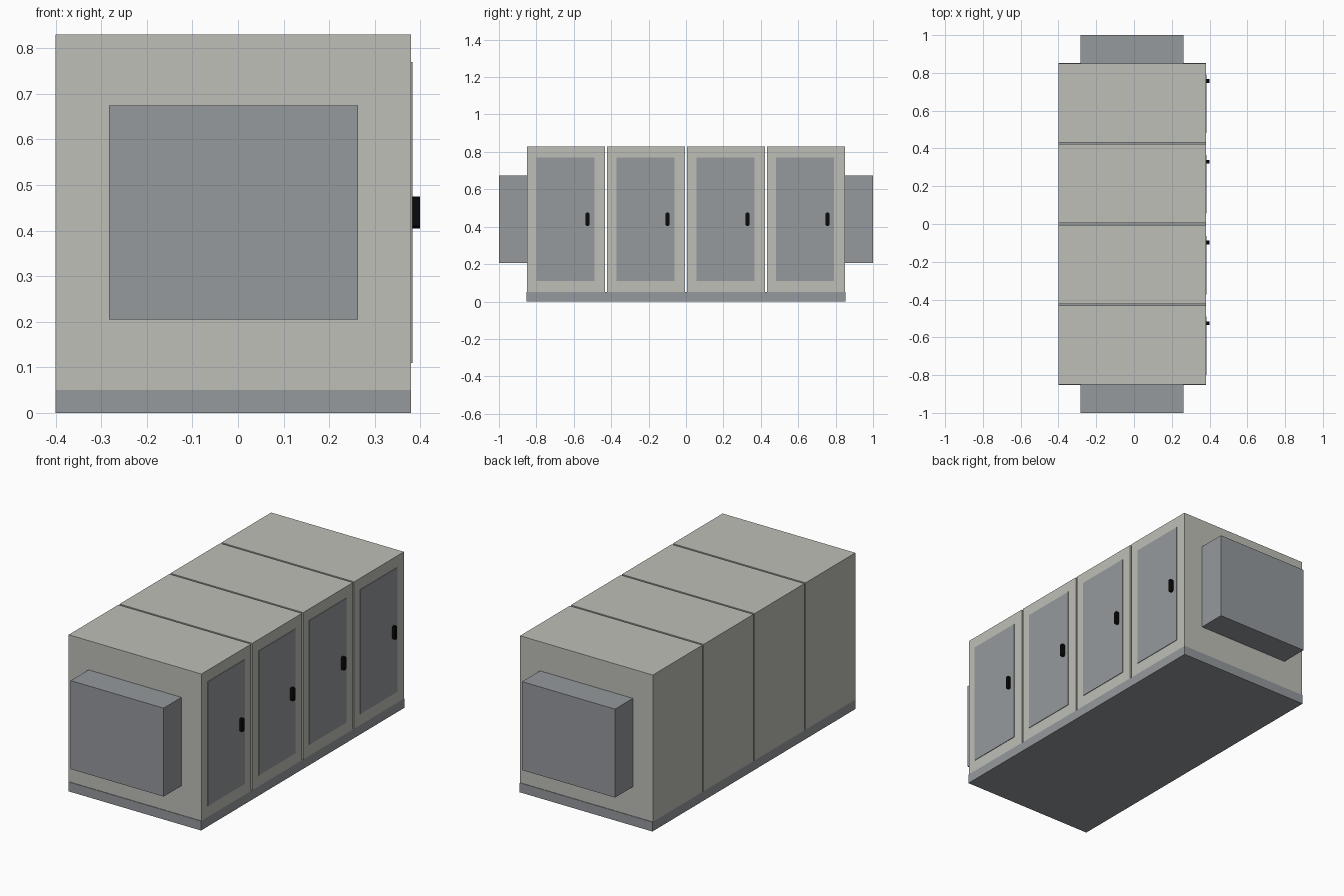
import bpy
import bmesh

cube = bpy.data.objects.get("Cube")
if cube:
    bpy.data.objects.remove(cube, do_unlink=True)


def material(name, rgb):
    mat = bpy.data.materials.new(name)
    mat.use_nodes = True
    colour = (*rgb, 1.0)
    mat.diffuse_color = colour
    mat.node_tree.nodes["Principled BSDF"].inputs["Base Color"].default_value = colour
    return mat


CREAM = material("warm light grey", (0.52, 0.52, 0.48))
STEEL = material("blue grey", (0.30, 0.32, 0.34))
BLACK = material("black", (0.003, 0.003, 0.003))


def box(name, mat, x, y, z, chamfer=0.0):
    """Box spanning the given (min, max) pairs; chamfer cuts the edges along x."""
    bm = bmesh.new()
    bmesh.ops.create_cube(bm, size=1)
    for v in bm.verts:
        v.co = [lo + (c + 0.5) * (hi - lo) for c, (lo, hi) in zip(v.co, (x, y, z))]
    if chamfer:
        edges = [e for e in bm.edges if abs(e.verts[0].co.x - e.verts[1].co.x) > 1e-4]
        bmesh.ops.bevel(bm, geom=edges, offset=chamfer, segments=1, affect='EDGES')
    mesh = bpy.data.meshes.new(name)
    bm.to_mesh(mesh)
    bm.free()
    mesh.materials.append(mat)
    obj = bpy.data.objects.new(name, mesh)
    bpy.context.collection.objects.link(obj)
    return obj


BACK, FACE = -0.40, 0.38
BASE_TOP, TOP = 0.05, 0.83
PITCH, WIDTH = 0.4275, 0.4175

# Plinth
box("base_plinth", STEEL, (BACK, FACE), (-0.853, 0.853), (0, BASE_TOP))

# Four cabinets, each with a door panel and a handle
for i in range(4):
    y = -0.85 + i * PITCH
    n = i + 1
    box(f"cabinet_{n}", CREAM, (BACK, FACE), (y, y + WIDTH), (BASE_TOP, TOP))
    box(f"door_panel_{n}", STEEL, (FACE, FACE + 0.003),
        (y + 0.05, y + 0.36), (0.11, 0.77))
    box(f"handle_{n}", BLACK, (FACE + 0.003, FACE + 0.019),
        (y + 0.314, y + 0.334), (0.405, 0.475), chamfer=0.005)

# Ventilation boxes on both ends
for name, y in (("front_end_box", (-1.0, -0.85)), ("rear_end_box", (0.85, 1.0))):
    box(name, STEEL, (-0.283, 0.263), y, (0.205, 0.675))
